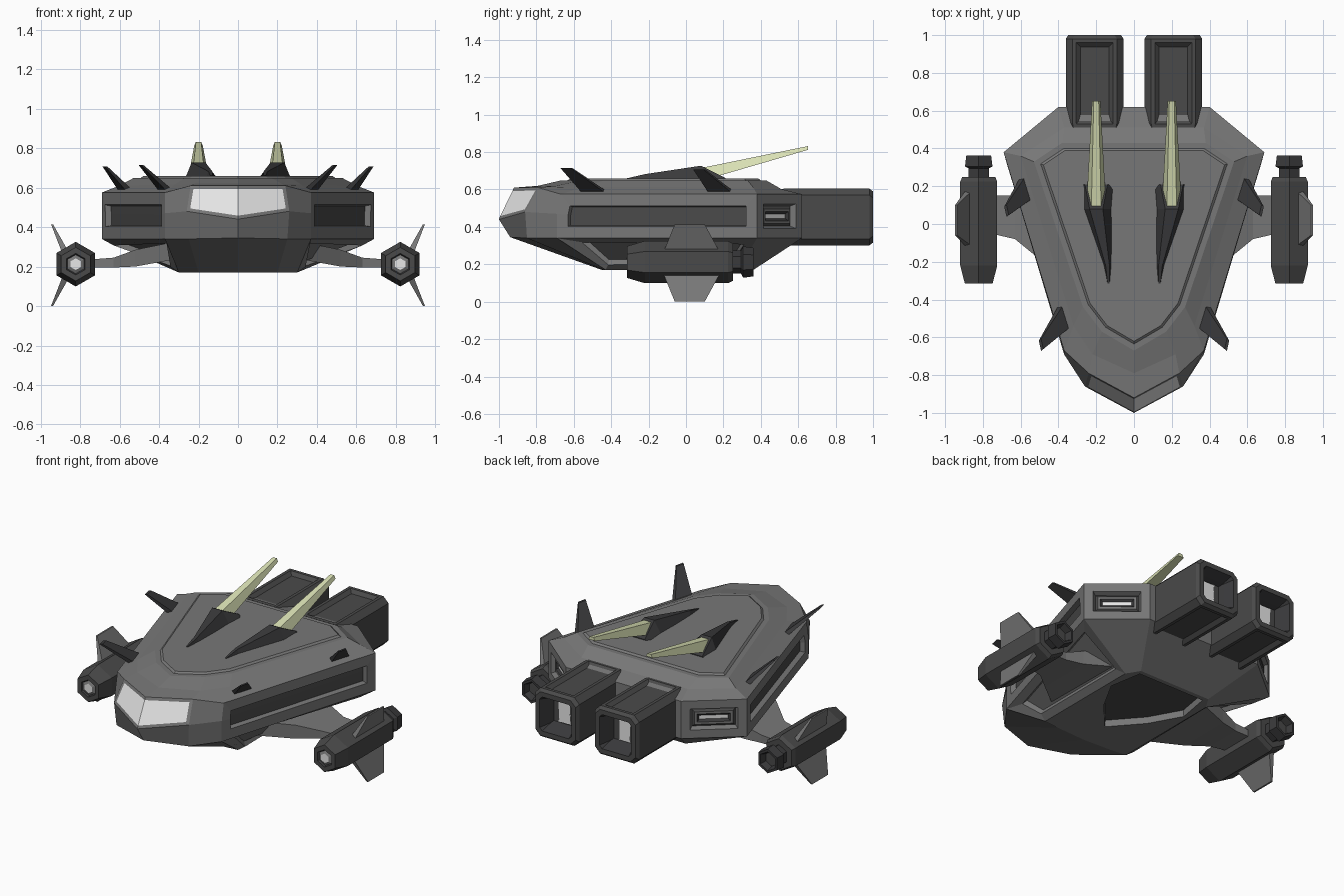
import bpy, bmesh, math

if "Cube" in bpy.data.objects:
    bpy.data.objects.remove(bpy.data.objects["Cube"])

def material(name, rgb):
    m = bpy.data.materials.new(name)
    m.diffuse_color = (*rgb, 1)
    m.use_nodes = True
    m.node_tree.nodes["Principled BSDF"].inputs["Base Color"].default_value = m.diffuse_color
    return m

HULL, DARK, BLACK, LIGHT, KHAKI = range(5)
MATS = [material("hull_grey", (.185, .185, .185)), material("dark_grey", (.068, .068, .068)),
        material("near_black", (.042, .042, .044)), material("pale_glass", (.80, .80, .80)),
        material("khaki", (.70, .75, .46))]

def loft(loops, mat):
    """Skin a list of equal-length closed loops, capped at both ends."""
    bm = bmesh.new()
    rows = [[bm.verts.new(p) for p in loop] for loop in loops]
    n = len(rows[0])
    for a, b in zip(rows, rows[1:]):
        for i in range(n):
            bm.faces.new((a[i], a[(i + 1) % n], b[(i + 1) % n], b[i]))
    bm.faces.new(rows[0])
    bm.faces.new(rows[-1])
    bmesh.ops.recalc_face_normals(bm, faces=bm.faces)
    for f in bm.faces:
        f.material_index = mat
    bm.normal_update()
    return bm

def inset(bm, faces, t, depth=0, inner=None, wall=None):
    r = bmesh.ops.inset_region(bm, faces=faces, thickness=t, depth=depth,
                               use_even_offset=True, use_boundary=True)
    if wall is not None:
        for f in r["faces"]:
            f.material_index = wall
    if inner is not None:
        for f in faces:
            f.material_index = inner
    bm.normal_update()

def recess(bm, faces, rim, depth, inner=None, wall=None, slope=.006):
    inset(bm, faces, rim)
    inset(bm, faces, slope, -depth, inner, wall)

def finish(name, bm, mirror=True):
    me = bpy.data.meshes.new(name)
    bm.to_mesh(me)
    bm.free()
    for m in MATS:
        me.materials.append(m)
    ob = bpy.data.objects.new(name, me)
    bpy.context.collection.objects.link(ob)
    if mirror:
        ob.modifiers.new("mirror", 'MIRROR').use_mirror_merge = False
    return ob

def pick(bm, test):
    return [f for f in bm.faces if test(f.calc_center_median(), f.normal)]

def stretch(face, sx=1, sy=1):
    """Scale one face about its own centre."""
    c = face.calc_center_bounds()
    for v in face.verts:
        v.co.x = c.x + (v.co.x - c.x) * sx
        v.co.y = c.y + (v.co.y - c.y) * sy

# ---- Hull: half outlines (nose, cheek, shoulder, widest, rear) from keel to deck
halves = [
    [(0, -.45, .17), (.2, -.44, .17), (.30, -.43, .17), (.30, .28, .17), (.25, .36, .17)],
    [(0, -.94, .345), (.25, -.85, .34), (.37, -.69, .34), (.69, .38, .34), (.40, .62, .34)],
    [(0, -1.0, .44), (.26, -.86, .48), (.37, -.69, .47), (.69, .38, .47), (.40, .62, .47)],
    [(0, -.92, .61), (.24, -.79, .61), (.37, -.67, .575), (.69, .38, .575), (.40, .62, .575)],
    [(0, -.79, .62), (.22, -.69, .62), (.32, -.54, .615), (.60, .36, .61), (.37, .51, .602)],
    [(0, -.67, .648), (.17, -.57, .648), (.27, -.44, .648), (.53, .33, .648), (.38, .43, .648)],
]
loops = [h + [(-x, y, z) for x, y, z in reversed(h[1:])] for h in halves]
hull = loft(loops, HULL)
n = 9
hull.faces.ensure_lookup_table()
grid = [[hull.faces[r * n + i] for i in range(n)] for r in range(5)]
keel, deck = hull.faces[5 * n], hull.faces[5 * n + 1]
# raised deck plate
inset(hull, [deck], .03)
inset(hull, [deck], .012, .010)
# windscreen
glass = [grid[2][0], grid[2][8]]
inset(hull, glass, .018, 0, LIGHT)
# long side panels, under-wing recesses
for i in (2, 6):
    recess(hull, [grid[1][i], grid[2][i]], .062, .03, DARK, HULL)
    recess(hull, [grid[0][i]], .05, .03, HULL, HULL)
# rear corner thrusters: nested frames
for i in (3, 5):
    vent = [grid[1][i], grid[2][i]]
    recess(hull, vent, .052, .03, DARK, HULL, .012)
    inset(hull, vent, .014, .012, HULL, DARK)
    inset(hull, vent, .014, 0)
    inset(hull, vent, .014, -.012, LIGHT, BLACK)
# belly hatch, pointed towards the front
inset(hull, [keel], .03)
for v in keel.verts:
    if v.co.y < 0:
        v.co.x *= .6
        v.co.y = -.26 + 1.15 * abs(v.co.x)
    elif abs(v.co.x) > .25:
        v.co.y = .12
hull.normal_update()
inset(hull, [keel], .004, -.04, DARK, HULL)
finish("hull", hull, False)

# ---- Main engines: chamfered boxes with hollow, lit rear ends
def box_loop(y, cx, cz, hx, hz, c):
    pts = [(hx, hz - c), (hx - c, hz), (c - hx, hz), (-hx, hz - c),
           (-hx, c - hz), (c - hx, -hz), (hx - c, -hz), (hx, c - hz)]
    return [(cx + x, y, cz + z) for x, z in pts]

eng = loft([box_loop(.51, .208, .453, .148, .150, .035), box_loop(.535, .208, .453, .153, .152, .035),
            box_loop(.98, .208, .453, .153, .152, .035), box_loop(1.0, .208, .453, .14, .137, .035)], DARK)
for s in (1, -1):
    panel = pick(eng, lambda c, nn: nn.z * s > .95)
    inset(eng, panel, .02)
    stretch(panel[0], 1, .81)
    inset(eng, panel, .022, -.02, DARK, DARK)
rear = pick(eng, lambda c, nn: nn.y > .95)
recess(eng, rear, .03, .06, BLACK, BLACK, .025)
inset(eng, rear, .012, -.03, DARK, BLACK)
inset(eng, rear, .004, 0, LIGHT, DARK)
stretch(rear[0], .5)
finish("main_engine", eng)

# ---- Wing pods: six-sided body, lamp at the nose, flared nozzle at the back
def hexagon(y, r):
    return [(.822 + r * math.sin(k * math.pi / 3), y, .212 + r * math.cos(k * math.pi / 3))
            for k in range(6)]

pod = loft([hexagon(-.315, .085), hexagon(-.22, .113), hexagon(.225, .113), hexagon(.25, .10)], DARK)
nose = pick(pod, lambda c, nn: nn.y < -.95)
recess(pod, nose, .026, .01, HULL, BLACK)
inset(pod, nose, .016, .008, LIGHT)
finish("wing_pod", pod)

noz = loft([hexagon(.24, .062), hexagon(.295, .062), hexagon(.305, .084), hexagon(.362, .076)], BLACK)
recess(noz, pick(noz, lambda c, nn: nn.y > .95), .014, .04, DARK, BLACK, .012)
finish("pod_nozzle", noz)

# ---- Struts joining the pods to the hull
def slab(x, y0, y1, z0, z1):
    return [(x, y0, z0), (x, y1, z0), (x, y1, z1), (x, y0, z1)]

finish("pod_strut", loft([slab(.30, -.36, .22, .24, .33), slab(.52, -.17, .17, .20, .285),
                          slab(.63, -.08, .15, .195, .245), slab(.76, -.05, .15, .195, .235)], HULL))

# ---- Upper and lower pod fins
for name, s in (("upper_pod_fin", 1), ("lower_pod_fin", -1)):
    def edge(x, dz, y0, y1, t):
        z = .207 + s * dz
        return [(x - t, y0, z), (x + t, y0, z), (x + t, y1, z), (x - t, y1, z)]
    finish(name, loft([edge(.872, .06, -.12, .18, .018), edge(.942, .207, -.06, .10, .005)], HULL))

# ---- Swept spikes on the shoulders
def spike(name, base, tip):
    def ring(c, hx, hy):
        x, y, z = c
        return [(x - hx, y - hy * .7, z), (x, y - hy, z), (x + hx, y + hy * .7, z), (x, y + hy, z)]
    finish(name, loft([ring(base, .04, .075), ring(tip, .012, .032)], BLACK))

spike("front_spike", (.355, -.475, .575), (.492, -.64, .715))
spike("rear_spike", (.56, .20, .575), (.675, .07, .708))

# ---- Wedge mounts on the deck with the long raised cannons
def trapezoid(y, b0, b1, t0, t1, zb, zt):
    return [(b0, y, zb), (b1, y, zb), (t1, y, zt), (t0, y, zt)]

finish("cannon_mount", loft([trapezoid(-.315, .125, .145, .13, .14, .64, .66),
                             trapezoid(-.22, .115, .165, .13, .15, .64, .682),
                             trapezoid(.08, .11, .27, .165, .235, .64, .727),
                             trapezoid(.21, .10, .30, .14, .26, .64, .662)], BLACK))
finish("cannon", loft([trapezoid(.06, .15, .25, .175, .225, .655, .712),
                       trapezoid(.13, .15, .25, .175, .225, .66, .725),
                       trapezoid(.652, .178, .222, .187, .213, .812, .832)], KHAKI))
